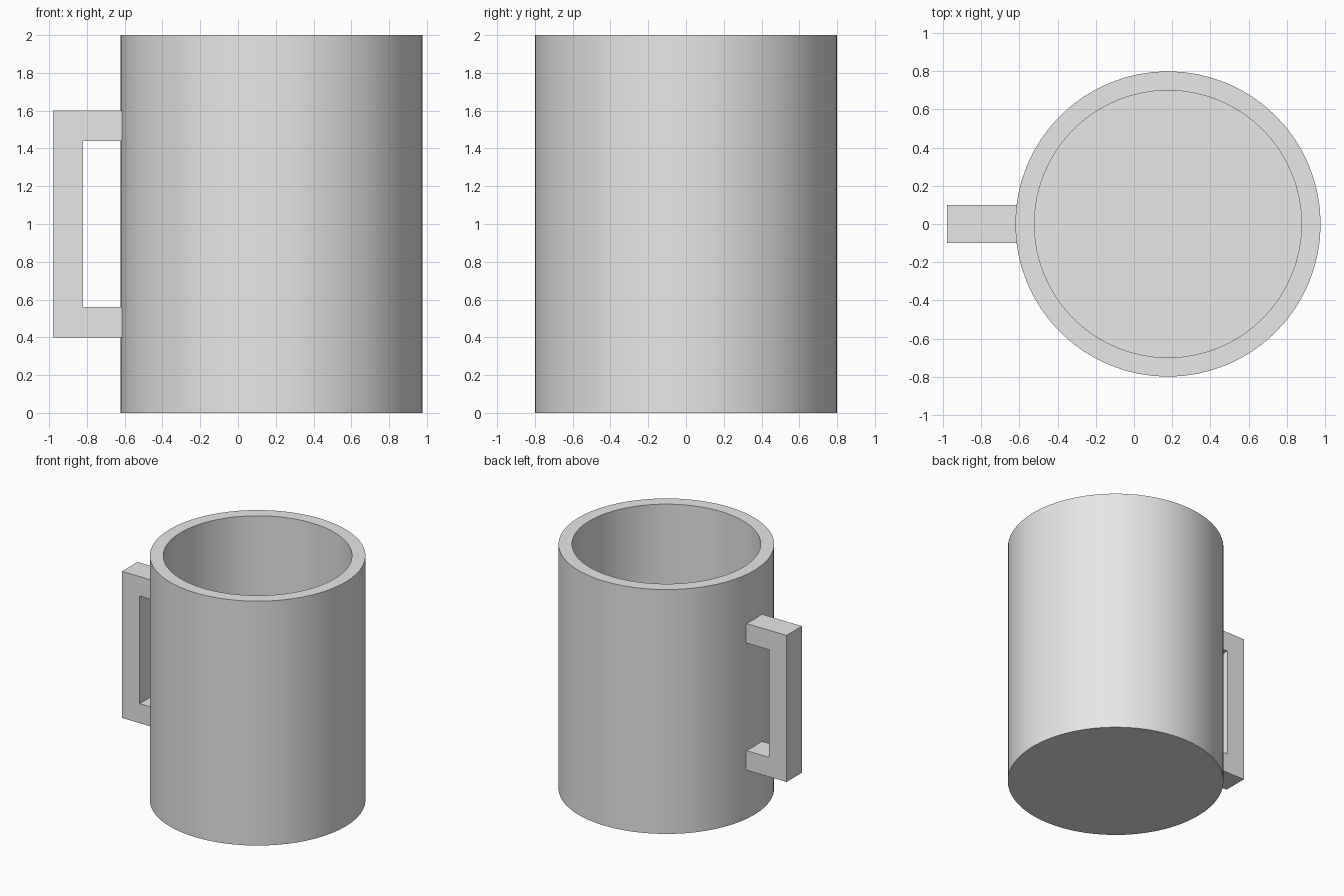
import bpy
import bmesh
import math

cube = bpy.data.objects.get("Cube")
if cube:
    bpy.data.objects.remove(cube, do_unlink=True)

CENTRE_X = 0.178
SEGMENTS = 64

grey = bpy.data.materials.new("plain grey")
grey.use_nodes = True
grey.diffuse_color = (0.8, 0.8, 0.8, 1)
grey.node_tree.nodes["Principled BSDF"].inputs["Base Color"].default_value = (0.8, 0.8, 0.8, 1)


def make_object(name, bm):
    bmesh.ops.recalc_face_normals(bm, faces=bm.faces)
    mesh = bpy.data.meshes.new(name)
    bm.to_mesh(mesh)
    bm.free()
    mesh.materials.append(grey)
    obj = bpy.data.objects.new(name, mesh)
    bpy.context.collection.objects.link(obj)
    return obj


# Cup body: a wall profile (radius, height) joined ring by ring, closed by two discs
profile = [(0.8, 0), (0.8, 2), (0.7, 2), (0.7, 0.1)]
bm = bmesh.new()
rings = []
for radius, height in profile:
    angles = [math.tau * i / SEGMENTS for i in range(SEGMENTS)]
    rings.append([bm.verts.new((radius * math.cos(a), radius * math.sin(a), height))
                  for a in angles])
for low, high in zip(rings, rings[1:]):
    for i in range(SEGMENTS):
        j = (i + 1) % SEGMENTS
        bm.faces.new((low[i], low[j], high[j], high[i]))
bm.faces.new(rings[0])
bm.faces.new(rings[-1])
cup = make_object("cup_body", bm)
cup.location.x = CENTRE_X

bpy.ops.object.select_all(action="DESELECT")
cup.select_set(True)
bpy.context.view_layer.objects.active = cup
bpy.ops.object.shade_smooth_by_angle(angle=math.radians(30))

# Handle: square C outline extruded across y, its ends sunk into the wall
outline = [(-0.57, 0.4), (-0.98, 0.4), (-0.98, 1.6), (-0.57, 1.6),
           (-0.57, 1.44), (-0.82, 1.44), (-0.82, 0.56), (-0.57, 0.56)]
bm = bmesh.new()
side = bm.faces.new([bm.verts.new((x, -0.1, z)) for x, z in outline])
extruded = bmesh.ops.extrude_face_region(bm, geom=[side], use_keep_orig=True)
moved = [v for v in extruded["geom"] if isinstance(v, bmesh.types.BMVert)]
bmesh.ops.translate(bm, verts=moved, vec=(0, 0.2, 0))
make_object("handle", bm)
